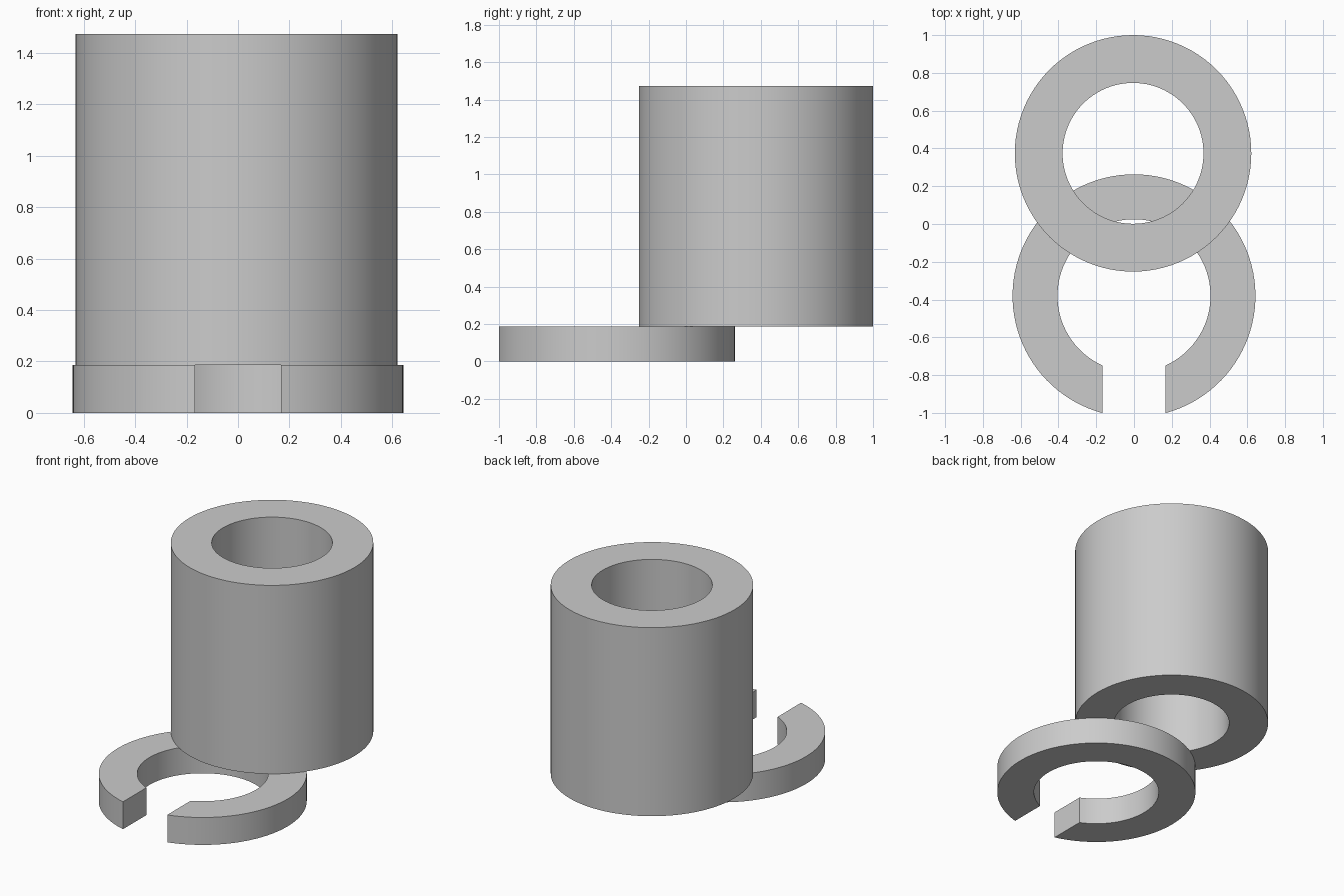
import bpy
import bmesh
from math import asin, cos, sin, pi, radians

cube = bpy.data.objects.get("Cube")
if cube:
    bpy.data.objects.remove(cube, do_unlink=True)

grey = bpy.data.materials.new("plain grey")
grey.use_nodes = True
colour = (0.6, 0.6, 0.6, 1)
grey.diffuse_color = colour
grey.node_tree.nodes["Principled BSDF"].inputs["Base Color"].default_value = colour


def arc(radius, half_gap, segments):
    """Points round a circle, leaving a parallel-sided gap at the front."""
    gap = asin(half_gap / radius)
    start, sweep = -pi / 2 + gap, 2 * pi - 2 * gap
    count = segments + 1 if half_gap else segments
    angles = [start + sweep * i / segments for i in range(count)]
    return [(radius * cos(a), radius * sin(a)) for a in angles]


def ring(name, centre, outer, inner, bottom, top, half_gap=0, segments=96):
    """Ring of rectangular section, closed or split at the front."""
    bm = bmesh.new()
    loops = [[bm.verts.new((x, y, z)) for x, y in arc(r, half_gap, segments)]
             for r, z in ((outer, bottom), (outer, top), (inner, top), (inner, bottom))]
    count = len(loops[0])
    for k in range(4):
        a, b = loops[k], loops[(k + 1) % 4]
        for i in range(segments):
            j = (i + 1) % count
            bm.faces.new((a[i], a[j], b[j], b[i]))
    if half_gap:
        bm.faces.new([loop[0] for loop in loops])
        bm.faces.new([loop[-1] for loop in loops])
    bmesh.ops.recalc_face_normals(bm, faces=bm.faces)
    mesh = bpy.data.meshes.new(name)
    bm.to_mesh(mesh)
    bm.free()
    mesh.materials.append(grey)
    obj = bpy.data.objects.new(name, mesh)
    obj.location = (*centre, 0)
    bpy.context.collection.objects.link(obj)
    bpy.ops.object.select_all(action="DESELECT")
    obj.select_set(True)
    bpy.context.view_layer.objects.active = obj
    bpy.ops.object.shade_smooth_by_angle(angle=radians(30))


# Split clip lying on the ground
ring("split_clip", (0, -0.38), 0.643, 0.405, 0, 0.187, half_gap=0.167)

# Tall thick-walled tube behind it
ring("tube_sleeve", (-0.005, 0.374), 0.626, 0.373, 0.187, 1.473)
